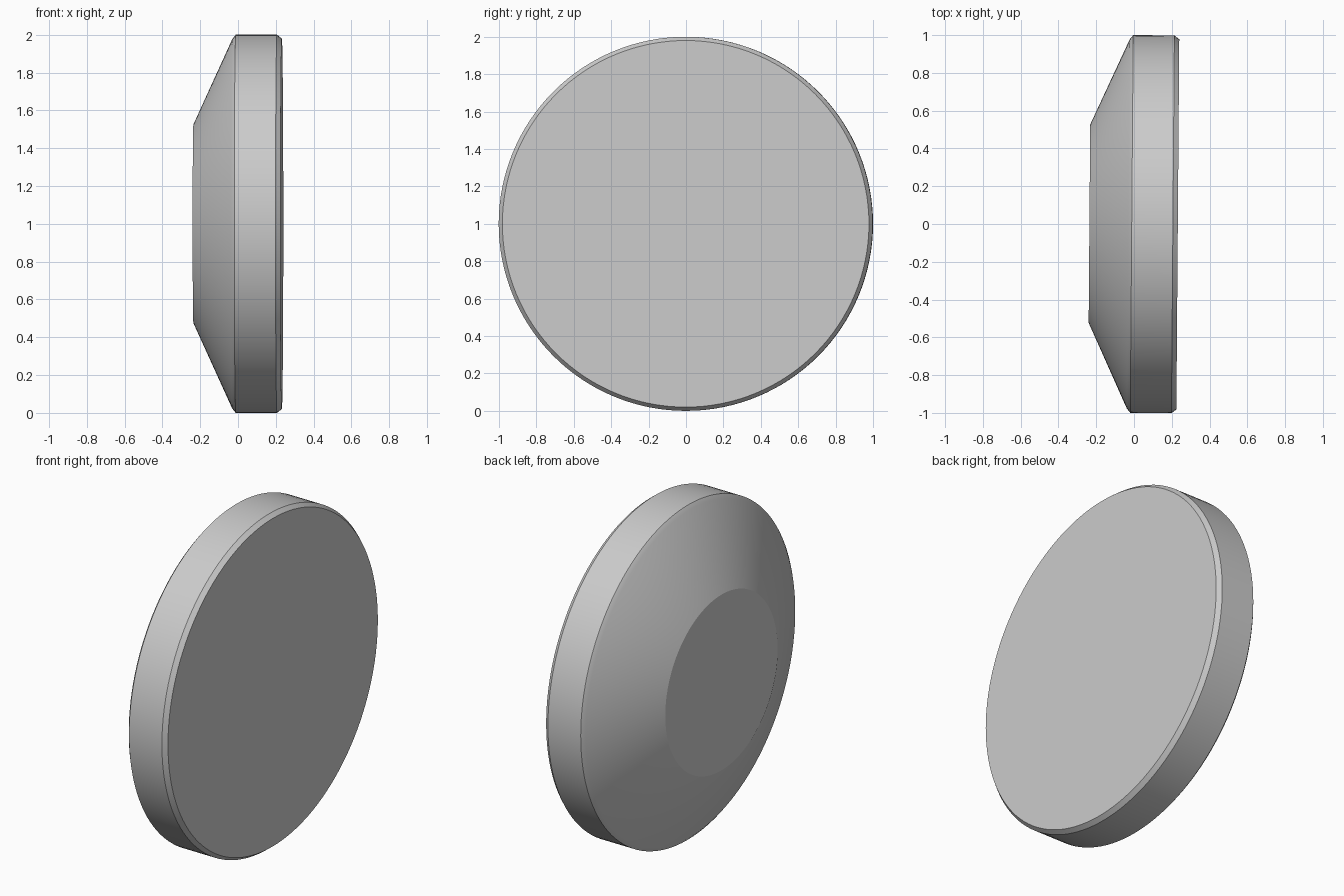
import bpy, bmesh
from math import cos, sin, pi, radians
from mathutils import Matrix

if "Cube" in bpy.data.objects:
    bpy.data.objects.remove(bpy.data.objects["Cube"])

SEGMENTS = 128

# Profile along the disc's axis: (x, radius)
profile = [
    (-0.236, 0.525),  # rim of the small back face
    (-0.030, 0.978),  # end of the cone
    (-0.012, 1.0),    # back bevel
    (0.206, 1.0),     # outer band
    (0.232, 0.98),    # front bevel
]

# Lathe the profile around x and cap both ends
bm = bmesh.new()
rings = [[bm.verts.new((x, r * cos(2 * pi * i / SEGMENTS), r * sin(2 * pi * i / SEGMENTS)))
          for i in range(SEGMENTS)] for x, r in profile]
for a, b in zip(rings, rings[1:]):
    for i in range(SEGMENTS):
        j = (i + 1) % SEGMENTS
        bm.faces.new((a[i], a[j], b[j], b[i]))
bm.faces.new(rings[0])
bm.faces.new(rings[-1])
bmesh.ops.recalc_face_normals(bm, faces=bm.faces)

# Slight turn about z, then stand the disc on the ground
bm.transform(Matrix.Translation((0, 0, 1)) @ Matrix.Rotation(-0.0078, 4, 'Z'))
mesh = bpy.data.meshes.new("bevelled_disc")
bm.to_mesh(mesh)
bm.free()

disc = bpy.data.objects.new("bevelled_disc", mesh)
bpy.context.collection.objects.link(disc)
bpy.context.view_layer.objects.active = disc
disc.select_set(True)
bpy.ops.object.shade_smooth_by_angle(angle=radians(15))
